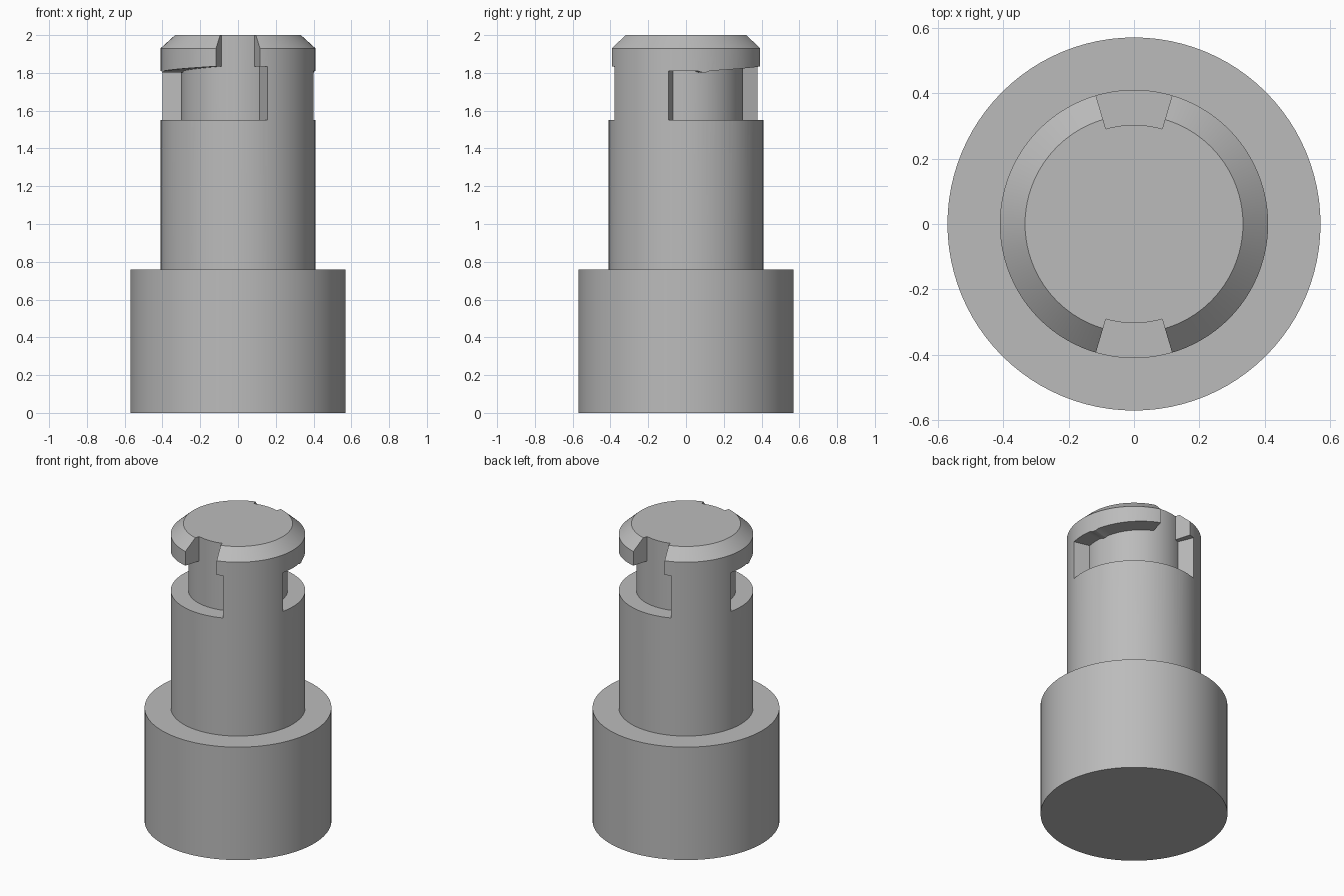
import bpy
import bmesh
from math import sin, cos, pi, radians

SEGMENTS = 96
CORE = 0.303      # radius left inside the slots
OUTER = 0.5       # cutters reach past the shaft

cube = bpy.data.objects.get("Cube")
if cube:
    bpy.data.objects.remove(cube, do_unlink=True)

grey = bpy.data.materials.new("plain_grey")
grey.use_nodes = True
color = (0.5, 0.5, 0.5, 1)
grey.diffuse_color = color
grey.node_tree.nodes["Principled BSDF"].inputs["Base Color"].default_value = color


def add_object(name, bm):
    bmesh.ops.recalc_face_normals(bm, faces=bm.faces)
    mesh = bpy.data.meshes.new(name)
    bm.to_mesh(mesh)
    bm.free()
    mesh.materials.append(grey)
    obj = bpy.data.objects.new(name, mesh)
    bpy.context.collection.objects.link(obj)
    return obj


def lathe(name, profile):
    """Closed solid of revolution from (radius, height) points."""
    bm = bmesh.new()
    rings = [[bm.verts.new((r * cos(2 * pi * i / SEGMENTS), r * sin(2 * pi * i / SEGMENTS), z))
              for i in range(SEGMENTS)] for r, z in profile]
    for low, high in zip(rings, rings[1:]):
        for i in range(SEGMENTS):
            j = (i + 1) % SEGMENTS
            bm.faces.new((low[i], low[j], high[j], high[i]))
    bm.faces.new(rings[0])
    bm.faces.new(rings[-1])
    return add_object(name, bm)


def sector(name, angles, floor, roof):
    """Ring sector cutter whose roof height follows the angle in degrees."""
    bm = bmesh.new()
    sections = []
    for a in angles:
        c, s = cos(radians(a)), sin(radians(a))
        corners = ((CORE, floor), (OUTER, floor), (OUTER, roof(a)), (CORE, roof(a)))
        sections.append([bm.verts.new((r * c, r * s, z)) for r, z in corners])
    for one, two in zip(sections, sections[1:]):
        for i in range(4):
            j = (i + 1) % 4
            bm.faces.new((one[i], one[j], two[j], two[i]))
    bm.faces.new(sections[0])
    bm.faces.new(sections[-1])
    return add_object(name, bm)


def steps(start, end, count):
    return [start + (end - start) * i / count for i in range(count + 1)]


def ramp(a):
    """Groove roof: flat seat, small locking bump, then a rising lead-in."""
    if a < 9:
        return 1.81
    if a < 16:
        return 1.803
    return min(1.835, 1.81 + 0.025 * (a - 16) / 58)


# Wide base, shaft and chamfered head
plug = lathe("bayonet_plug", [(0.57, 0), (0.57, 0.76), (0.41, 0.76),
                              (0.41, 1.93), (0.333, 2.0)])

# Entry notches and turning grooves, repeated on opposite sides
cutters = []
for turn in (0, pi):
    notch = sector("entry_notch_cutter", steps(73.5, 106.5, 10), 1.6, lambda a: 2.2)
    groove = sector("turning_groove_cutter", steps(-13, 112.2, 40), 1.55, ramp)
    for cutter in (groove, notch):
        cutter.rotation_euler.z = turn
        cutter.hide_render = True
        cutters.append(cutter)

bpy.context.view_layer.update()
bpy.context.view_layer.objects.active = plug
plug.select_set(True)
for cutter in cutters:
    cut = plug.modifiers.new(cutter.name, 'BOOLEAN')
    cut.operation = 'DIFFERENCE'
    cut.solver = 'EXACT'
    cut.object = cutter
    bpy.ops.object.modifier_apply(modifier=cut.name)
for cutter in cutters:
    bpy.data.objects.remove(cutter, do_unlink=True)

bpy.ops.object.shade_smooth_by_angle(angle=radians(25))
